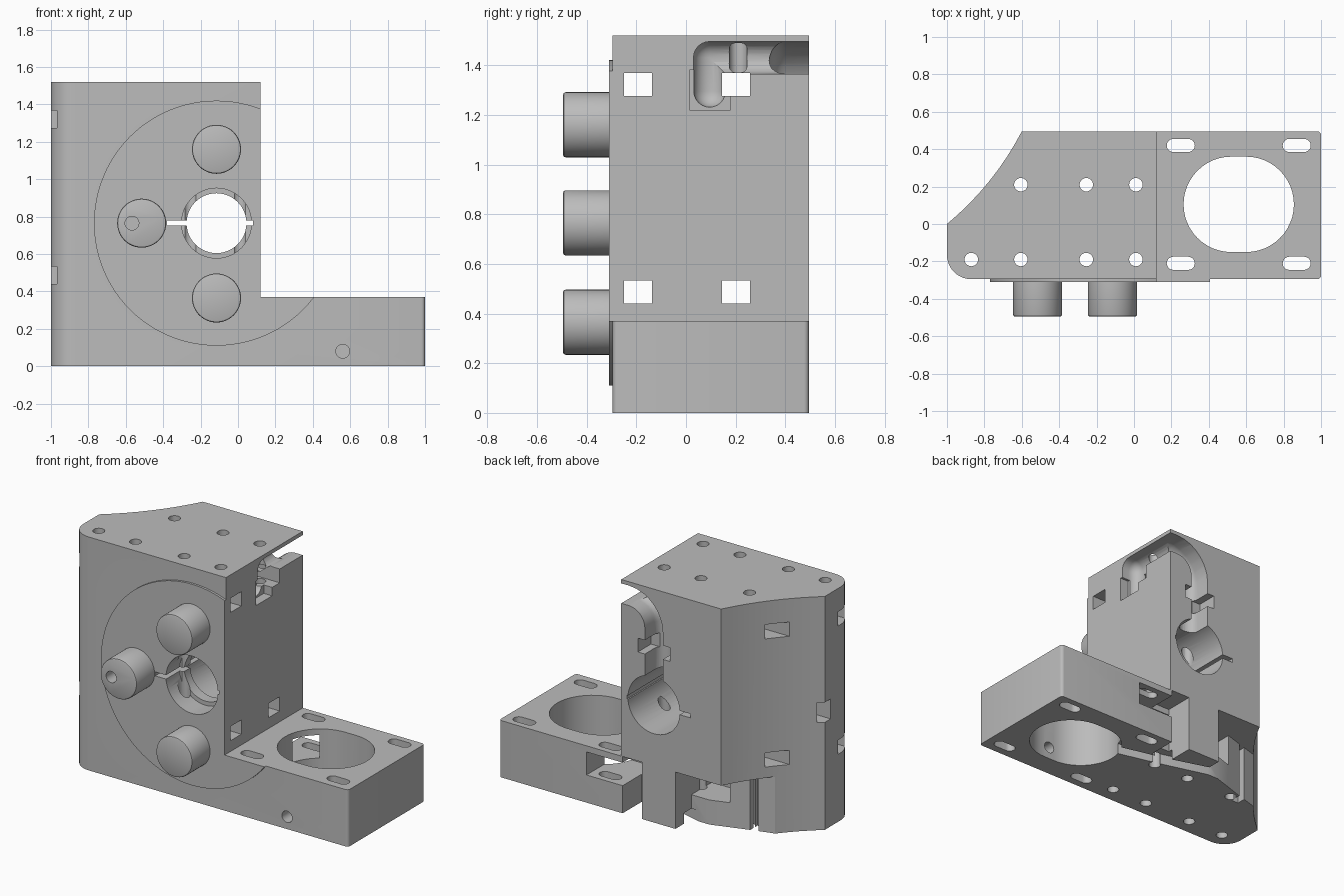
import bpy, bmesh
from math import pi, sin, cos
from mathutils import Vector

cube = bpy.data.objects.get("Cube")
if cube:
    bpy.data.objects.remove(cube, do_unlink=True)

grey = bpy.data.materials.new("plain grey plastic")
grey.use_nodes = True
grey.diffuse_color = (0.5, 0.5, 0.5, 1)
grey.node_tree.nodes["Principled BSDF"].inputs["Base Color"].default_value = (0.5, 0.5, 0.5, 1)


def finish(bm, name):
    bmesh.ops.recalc_face_normals(bm, faces=bm.faces)
    mesh = bpy.data.meshes.new(name)
    bm.to_mesh(mesh)
    bm.free()
    mesh.materials.append(grey)
    obj = bpy.data.objects.new(name, mesh)
    bpy.context.collection.objects.link(obj)
    return obj


def arc(cx, cy, r, start, end, n=8):
    steps = [(start + (end - start) * i / n) * pi / 180 for i in range(n + 1)]
    return [(cx + r * cos(a), cy + r * sin(a)) for a in steps]


def stadium(cx, cy, r, half, n=12):
    return arc(cx + half, cy, r, -90, 90, n) + arc(cx - half, cy, r, 90, 270, n)


def circle(cx, cy, r, n=32):
    return arc(cx, cy, r, 0, 360, n)[:-1]


def prism(name, pts, axis, lo, hi):
    """Extrude a 2D outline along the y or z axis."""
    bm = bmesh.new()
    place = (lambda u, v: (u, lo, v)) if axis == "Y" else (lambda u, v: (u, v, lo))
    face = bm.faces.new([bm.verts.new(place(u, v)) for u, v in pts])
    moved = bmesh.ops.extrude_face_region(bm, geom=[face])["geom"]
    step = Vector((0, hi - lo, 0)) if axis == "Y" else Vector((0, 0, hi - lo))
    bmesh.ops.translate(bm, vec=step, verts=[g for g in moved if isinstance(g, bmesh.types.BMVert)])
    return finish(bm, name)


def box(x0, x1, y0, y1, z0, z1):
    return prism("box", [(x0, y0), (x1, y0), (x1, y1), (x0, y1)], "Z", z0, z1)


def channel(p, q, out, r):
    """Round-bottomed groove between two points, open towards out."""
    bm = bmesh.new()
    for centre in (p, q, p + out, q + out):
        ball = bmesh.ops.create_uvsphere(bm, u_segments=24, v_segments=12, radius=r)
        bmesh.ops.translate(bm, vec=centre, verts=ball["verts"])
    hull = bmesh.ops.convex_hull(bm, input=bm.verts[:])
    keep = {v for g in hull["geom"] if isinstance(g, bmesh.types.BMFace) for v in g.verts}
    bmesh.ops.delete(bm, geom=[v for v in bm.verts if v not in keep], context="VERTS")
    hull_faces = {g for g in hull["geom"] if isinstance(g, bmesh.types.BMFace)}
    bmesh.ops.delete(bm, geom=[f for f in bm.faces if f not in hull_faces], context="FACES")
    return finish(bm, "channel")


def combine(target, tool, operation="DIFFERENCE"):
    mod = target.modifiers.new("combine", "BOOLEAN")
    mod.object, mod.operation, mod.solver = tool, operation, "EXACT"
    bpy.context.view_layer.update()
    result = bpy.data.meshes.new_from_object(target.evaluated_get(bpy.context.evaluated_depsgraph_get()))
    target.modifiers.clear()
    target.data = result
    bpy.data.objects.remove(tool, do_unlink=True)


# Main housing: one footprint, then the step over the low base
BACK, FRONT = 0.495, -0.295
outline = arc(-0.87, -0.165, 0.13, 180, 270, 10)
outline += arc(0.98, FRONT + 0.02, 0.02, -90, 0, 4) + arc(0.98, BACK - 0.02, 0.02, 0, 90, 4)
for i in range(9):
    t = i / 8
    bow = 0.05 * t * (1 - t)
    outline.append((-0.6 - 0.4 * t + 2 * bow, BACK * (1 - t) - 1.6 * bow))
housing = prism("housing", outline, "Z", 0, 1.52)
CX, CZ = -0.115, 0.765
combine(housing, prism("disc", circle(CX, CZ, 0.655, 96), "Y", -0.31, -0.2), "UNION")
combine(housing, box(0.12, 1.2, -0.6, 0.6, 0.37, 1.7))

# Central bore with an inner lip and clamp slit
combine(housing, prism("bore", circle(CX, CZ, 0.16, 48), "Y", -0.5, 0.6))
for y0, y1 in ((-0.5, -0.17), (-0.1, 0.6)):
    combine(housing, prism("wide_bore", circle(CX, CZ, 0.187, 48), "Y", y0, y1))
combine(housing, box(-0.38, 0.08, -0.5, 0.6, CZ - 0.013, CZ + 0.013))

# Rectangular strap windows across the tower, and a side nut pocket
for y in (-0.25, 0.145):
    for z in (0.44, 1.275):
        combine(housing, box(-1.2, 0.3, y, y + 0.113, z, z + 0.093))
combine(housing, box(-1.2, -0.7, -0.06, 0.03, 0.7, 0.83))

# Vertical screw holes through the tower
for x, y in [(-0.87, -0.19)] + [(x, y) for x in (-0.605, -0.255, 0.01) for y in (-0.19, 0.21)]:
    combine(housing, prism("screw", circle(x, y, 0.036, 24), "Z", -0.1, 1.7))

# Large opening, mounting slots and set-screw hole in the base
combine(housing, prism("opening", stadium(0.56, 0.105, 0.255, 0.04, 24), "Z", -0.1, 0.5))
for x in (0.25, 0.87):
    for y in (-0.21, 0.42):
        combine(housing, prism("slot", stadium(x, y, 0.035, 0.04), "Z", -0.1, 0.5))
combine(housing, prism("set_screw", circle(0.56, 0.08, 0.037, 24), "Y", -0.5, 0.1))

# Recesses under the back: side window, notch, corner cutaway and shelf
combine(housing, box(-0.03, 0.37, 0.17, 0.6, 0.18, 0.33))
combine(housing, box(-0.03, 0.11, 0.3, 0.6, -0.1, 0.37))
corner = [(-0.27, 0.6), (-0.27, 0.33), (-0.4, 0.33), (-0.65, 0.25), (-0.79, 0.21), (-1, 0.25), (-1, 0.6)]
combine(housing, prism("cutaway", corner, "Z", -0.1, 0.37))
combine(housing, box(-0.52, -0.27, 0.12, 0.4, 0.16, 0.37))
combine(housing, box(-0.69, -0.64, 0.18, 0.4, -0.1, 0.37))
wire_groove = [(0.4, 0.14), (0.4, 0.22), (0.0, 0.32), (-0.32, 0.42), (-0.32, 0.33), (0.0, 0.24)]
combine(housing, prism("wire_groove", wire_groove, "Z", -0.1, 0.07))

# Cable channel: up the back, round the bend, along the side and down
TOP, R = 1.43, 0.065
back_path = [(CX, 0.85)] + arc(0.065, 1.25, 0.18, 180, 90, 7) + [(0.3, TOP)]
for (x0, z0), (x1, z1) in zip(back_path, back_path[1:]):
    combine(housing, channel(Vector((x0, 0.4, z0)), Vector((x1, 0.4, z1)), Vector((0, 0.25, 0)), R))
side_path = [(0.6, TOP), (0.095, TOP), (0.095, 1.295)]
for (y0, z0), (y1, z1) in zip(side_path, side_path[1:]):
    combine(housing, channel(Vector((0.07, y0, z0)), Vector((0.07, y1, z1)), Vector((0.2, 0, 0)), R))
combine(housing, box(0.06, 0.3, 0.015, 0.18, 1.22, 1.38))
combine(housing, box(-0.23, 0.0, 0.36, 0.6, 1.08, 1.17))

# Three round knobs on the front
knobs = []
for name, x, z in (("upper_knob", CX, 1.16), ("lower_knob", CX, 0.365), ("side_knob", -0.515, CZ)):
    knob = prism(name, circle(x, z, 0.131, 48), "Y", -0.495, -0.305)
    bm = bmesh.new()
    bm.from_mesh(knob.data)
    rim = [e for e in bm.edges if all(v.co.y < -0.49 for v in e.verts)]
    bmesh.ops.bevel(bm, geom=rim, offset=0.01, segments=2, affect="EDGES", profile=0.5)
    bm.to_mesh(knob.data)
    bm.free()
    knobs.append(knob)
combine(knobs[2], prism("pin_hole", circle(-0.567, CZ, 0.037, 24), "Y", -0.6, -0.4))

# Smooth the round walls and keep hard edges
bpy.ops.object.select_all(action="DESELECT")
for obj in [housing] + knobs:
    obj.select_set(True)
bpy.context.view_layer.objects.active = housing
bpy.ops.object.shade_smooth_by_angle(angle=0.5)
